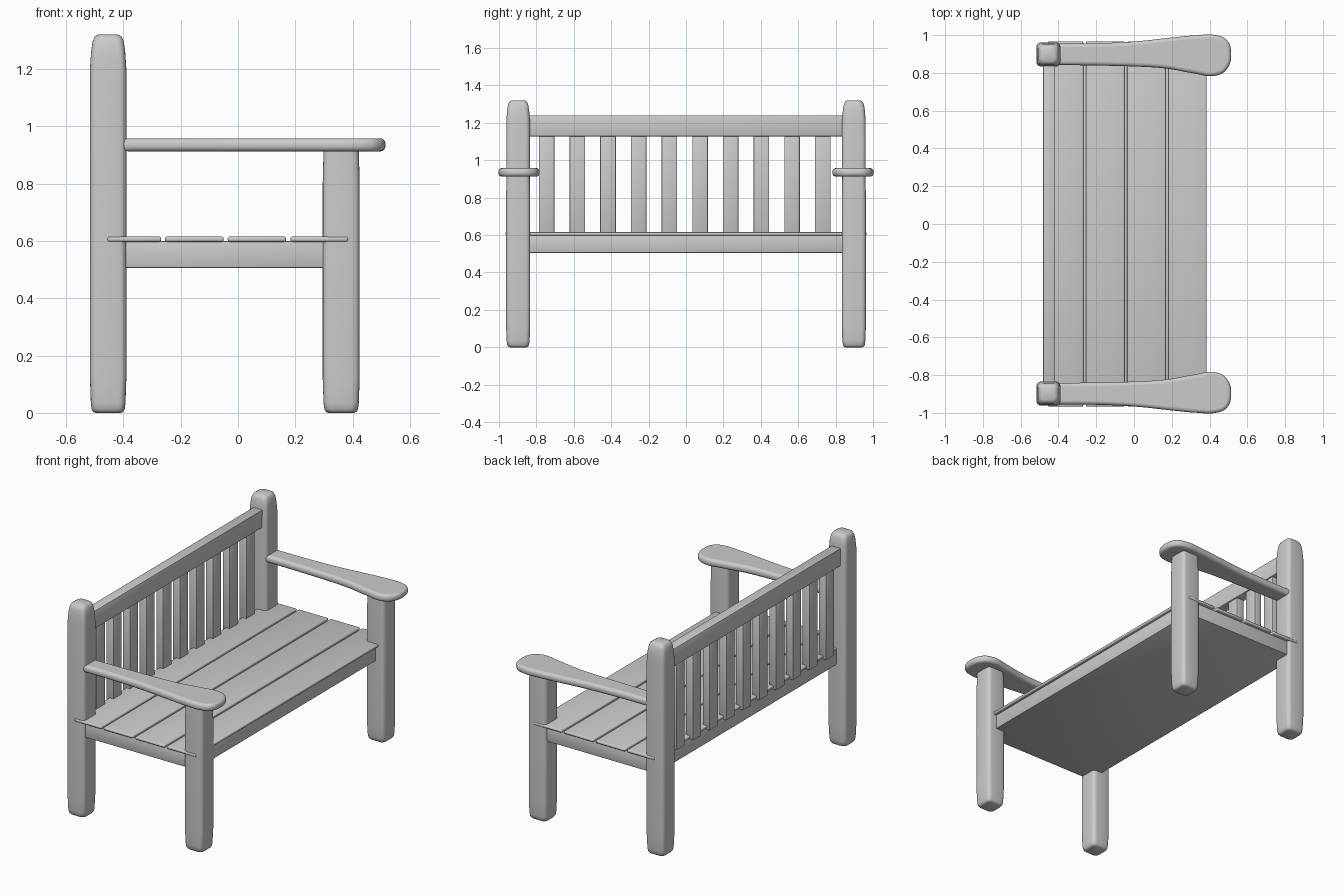
import bpy, bmesh, math

if "Cube" in bpy.data.objects:
    bpy.data.objects.remove(bpy.data.objects["Cube"])


def finish(ob):
    bpy.ops.object.select_all(action='DESELECT')
    ob.select_set(True)
    bpy.context.view_layer.objects.active = ob
    bpy.ops.object.shade_smooth_by_angle(angle=math.radians(35))


def mesh_object(name, bm):
    bmesh.ops.recalc_face_normals(bm, faces=bm.faces)
    me = bpy.data.meshes.new(name)
    bm.to_mesh(me)
    bm.free()
    ob = bpy.data.objects.new(name, me)
    bpy.context.collection.objects.link(ob)
    return ob


def box(name, x0, x1, y0, y1, z0, z1, bevel=0.004, segments=2):
    bm = bmesh.new()
    bmesh.ops.create_cube(bm, size=1)
    for v in bm.verts:
        v.co.x = (x0 + x1) / 2 + v.co.x * (x1 - x0)
        v.co.y = (y0 + y1) / 2 + v.co.y * (y1 - y0)
        v.co.z = (z0 + z1) / 2 + v.co.z * (z1 - z0)
    bmesh.ops.bevel(bm, geom=bm.edges[:], offset=bevel, segments=segments,
                    profile=0.5, affect='EDGES')
    ob = mesh_object(name, bm)
    finish(ob)
    return ob


def rounded_square(half, radius, n=5):
    pts = []
    for k, (sx, sy) in enumerate([(1, 1), (-1, 1), (-1, -1), (1, -1)]):
        for i in range(n):
            a = math.pi / 2 * (k + i / (n - 1))
            pts.append((sx * (half - radius) + radius * math.cos(a),
                        sy * (half - radius) + radius * math.sin(a)))
    return pts


def post(name, cx, cy, half, rings):
    # lofted rounded square; each ring is (height, inset)
    bm = bmesh.new()
    loops = []
    for z, inset in rings:
        loops.append([bm.verts.new((cx + x, cy + y, z))
                      for x, y in rounded_square(half - inset, 0.024)])
    for a, b in zip(loops, loops[1:]):
        for i in range(len(a)):
            j = (i + 1) % len(a)
            bm.faces.new((a[i], a[j], b[j], b[i]))
    bm.faces.new(loops[0][::-1])
    bm.faces.new(loops[-1])
    finish(mesh_object(name, bm))


foot = [(0, 0.020), (0.003, 0.012), (0.012, 0.006), (0.035, 0.003), (0.12, 0.0)]
back_top = [(1.20, 0.0), (1.26, 0.004), (1.295, 0.009), (1.312, 0.016), (1.32, 0.028)]
front_top = [(0.80, 0.0), (0.92, 0.003)]

# armrest outline: slim at the back, paddle shaped at the front
arm_outline = [(-0.40, 0.955), (-0.20, 0.957), (0.0, 0.966), (0.20, 0.987),
               (0.33, 0.999), (0.43, 1.0), (0.49, 0.975), (0.514, 0.91),
               (0.492, 0.82), (0.43, 0.785), (0.32, 0.797), (0.17, 0.823),
               (0.0, 0.834), (-0.20, 0.839), (-0.40, 0.842)]


def armrest(name, side):
    cu = bpy.data.curves.new(name, 'CURVE')
    cu.dimensions = '2D'
    cu.fill_mode = 'BOTH'
    cu.resolution_u = 6
    cu.extrude = 0.004
    cu.bevel_depth = 0.019
    cu.bevel_resolution = 3
    cu.offset = -0.019
    sp = cu.splines.new('BEZIER')
    sp.bezier_points.add(len(arm_outline) - 1)
    pts = arm_outline if side < 0 else arm_outline[::-1]
    for bp, (x, y) in zip(sp.bezier_points, pts):
        bp.co = (x, side * y, 0)
        flat = 'VECTOR' if x == -0.40 else 'AUTO'
        bp.handle_left_type = bp.handle_right_type = flat
    sp.use_cyclic_u = True
    ob = bpy.data.objects.new(name, cu)
    ob.location.z = 0.935
    bpy.context.collection.objects.link(ob)
    bpy.ops.object.select_all(action='DESELECT')
    ob.select_set(True)
    bpy.context.view_layer.objects.active = ob
    bpy.ops.object.convert(target='MESH')
    finish(bpy.context.view_layer.objects.active)


# posts and armrests on both ends
for side, tag in ((-1, "right"), (1, "left")):
    post("back_post_" + tag, -0.453, side * 0.8975, 0.0635, foot + back_top)
    post("front_leg_" + tag, 0.36, side * 0.8975, 0.0645, foot + front_top)
    armrest("armrest_" + tag, side)

# seat frame
box("seat_frame", -0.455, 0.366, -0.945, 0.945, 0.505, 0.599, 0.006)

# seat boards
for i, (x0, x1) in enumerate([(-0.455, -0.268), (-0.255, -0.05),
                              (-0.036, 0.168), (0.183, 0.384)]):
    box(f"seat_board_{i + 1}", x0, x1, -0.966, 0.966, 0.597, 0.615, 0.007, 3)

# backrest rail and slats
box("top_rail", -0.482, -0.417, -0.87, 0.87, 1.128, 1.24, 0.006)
for i in range(10):
    y = -0.745 + i * 0.164
    box(f"back_slat_{i + 1}", -0.475, -0.425, y - 0.0415, y + 0.0415, 0.59, 1.14)
